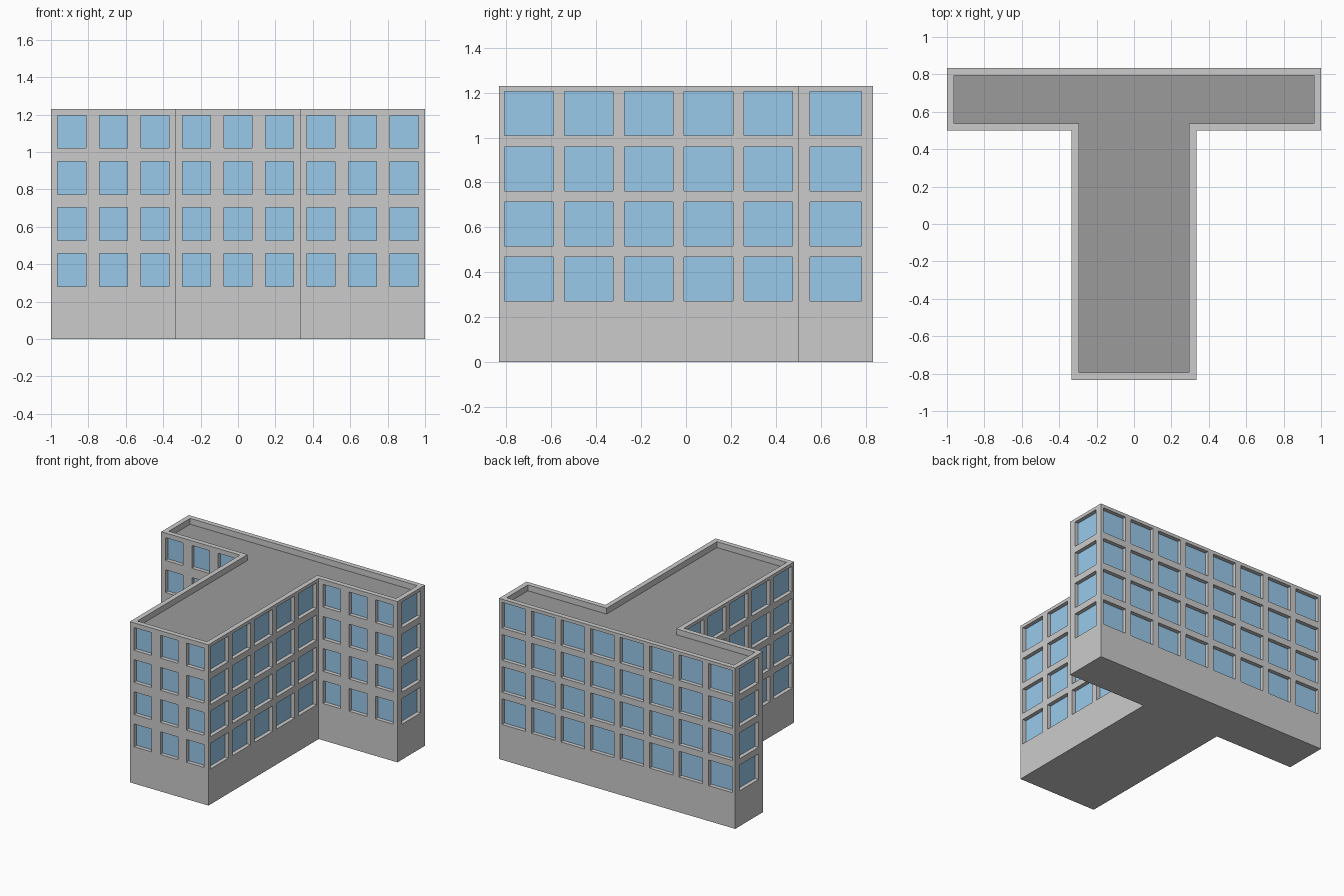
import bpy
import bmesh
from mathutils import Vector

if "Cube" in bpy.data.objects:
    bpy.data.objects.remove(bpy.data.objects["Cube"])

HEIGHT = 1.23
FLOOR = HEIGHT / 5       # blank ground floor plus four window rows
RECESS = 0.03            # depth of the window reveals
PARAPET = 0.038          # parapet thickness
ROOF_Z = HEIGHT - 0.045


def t_outline(d):
    """T-shaped plan, counter-clockwise, shrunk inward by d."""
    s, b, y = 0.333 - d, 1 - d, 0.833 - d
    n = 0.5 + d
    return [(-s, -y), (s, -y), (s, n), (b, n), (b, y), (-b, y), (-b, n), (-s, n)]


def add_face(bm, points):
    return bm.faces.new([bm.verts.new(p) for p in points])


def ring(bm, inner, outer):
    n = len(inner)
    for i in range(n):
        j = (i + 1) % n
        add_face(bm, [outer[i], outer[j], inner[j], inner[i]])


def finish(name, bm, color=None):
    bmesh.ops.remove_doubles(bm, verts=bm.verts, dist=1e-5)
    mesh = bpy.data.meshes.new(name)
    bm.to_mesh(mesh)
    bm.free()
    obj = bpy.data.objects.new(name, mesh)
    bpy.context.collection.objects.link(obj)
    if color:
        mat = bpy.data.materials.new(name)
        mat.diffuse_color = color
        mat.use_nodes = True
        mat.node_tree.nodes["Principled BSDF"].inputs["Base Color"].default_value = mat.diffuse_color
        mesh.materials.append(mat)
    return obj


def at_z(outline, z):
    return [Vector((x, y, z)) for x, y in outline]


walls, glass, roof = bmesh.new(), bmesh.new(), bmesh.new()
plan = t_outline(0)

# Facades: window count, side margin and top/bottom margin for each wall
wide, narrow, end = (3, 0.036, 0.036), (5, 0.025, 0.025), (1, 0.052, 0.025)
facades = [wide, narrow, wide, end, (8, 0.025, 0.025), end, wide, narrow]
for i, (count, mx, mz) in enumerate(facades):
    a = Vector((*plan[i], 0))
    b = Vector((*plan[(i + 1) % 8], 0))
    along = (b - a).normalized()
    inward = Vector((-along.y, along.x, 0)) * RECESS
    width = (b - a).length / count

    def rect(x0, x1, z0, z1):
        return [a + along * x + Vector((0, 0, z))
                for x, z in ((x0, z0), (x1, z0), (x1, z1), (x0, z1))]

    for c in range(count):
        x0, x1 = c * width, (c + 1) * width
        add_face(walls, rect(x0, x1, 0, FLOOR))
        for r in range(1, 5):
            z0, z1 = r * FLOOR, (r + 1) * FLOOR
            opening = rect(x0 + mx, x1 - mx, z0 + mz, z1 - mz)
            pane = [p + inward for p in opening]
            ring(walls, opening, rect(x0, x1, z0, z1))
            ring(walls, pane, opening)
            add_face(glass, pane)

# Parapet cap and inner sides
inner = t_outline(PARAPET)
ring(walls, at_z(inner, HEIGHT), at_z(plan, HEIGHT))
ring(walls, at_z(inner, ROOF_Z), at_z(inner, HEIGHT))

# Underside
add_face(walls, at_z(plan, 0)[::-1])

# Sunken roof deck
add_face(roof, at_z(inner, ROOF_Z))

finish("walls", walls)
finish("window_panes", glass, (0.32, 0.59, 0.83, 1))
finish("roof_deck", roof, (0.33, 0.33, 0.33, 1))
